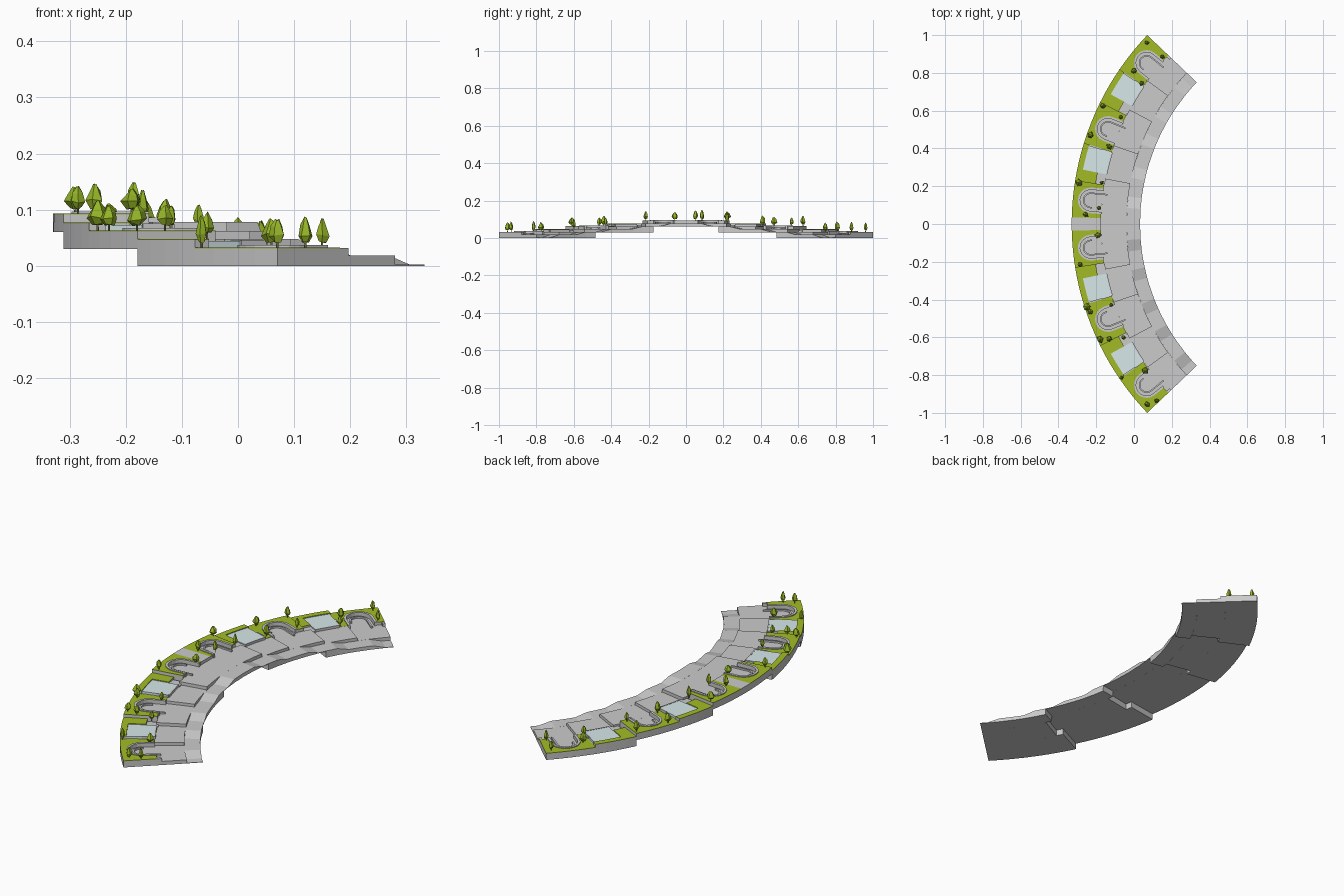
import bpy, bmesh, math, random
from math import radians, sin, cos, pi

if "Cube" in bpy.data.objects:
    bpy.data.objects.remove(bpy.data.objects["Cube"])
random.seed(4)

CX = 1.12                                   # centre of the sweeping arc
R_IN, R_RAMP, R_BED, R_OUT = 1.088, 1.16, 1.295, 1.45
STEPS = [0, 9.2, 17.2, 26.4, 34.4, 43.6]    # module edges in degrees
FLOOR = [0.078, 0.062, 0.048, 0.033, 0.018]
BASE = [0.06, 0.03, 0.03, 0.0, 0.0]
RISE = 0.015


def material(name, rgb):
    m = bpy.data.materials.new(name)
    m.diffuse_color = (*rgb, 1)
    m.use_nodes = True
    m.node_tree.nodes["Principled BSDF"].inputs["Base Color"].default_value = m.diffuse_color
    return m


GREEN = material("grass", (0.36, 0.50, 0.02))
LEAF = material("leaves", (0.30, 0.46, 0.02))
WATER = material("water", (0.68, 0.81, 0.82))
BARK = material("bark", (0.22, 0.20, 0.08))


def P(r, a):
    return (CX - r * cos(radians(a)), r * sin(radians(a)))


def arc(r, a0, a1, n=4):
    return [P(r, a0 + (a1 - a0) * i / n) for i in range(n + 1)]


def finish(name, bm, mat=None, mirror=True):
    bmesh.ops.recalc_face_normals(bm, faces=bm.faces)
    me = bpy.data.meshes.new(name)
    bm.to_mesh(me)
    bm.free()
    ob = bpy.data.objects.new(name, me)
    bpy.context.collection.objects.link(ob)
    if mat:
        me.materials.append(mat)
    if mirror:
        mod = ob.modifiers.new("mirror", 'MIRROR')
        mod.use_axis = (False, True, False)
        mod.use_mirror_merge = False
    return ob


def prism(name, pts, z0, z1, mat=None):
    bm = bmesh.new()
    lo = [bm.verts.new((x, y, z0)) for x, y in pts]
    hi = [bm.verts.new((x, y, z1)) for x, y in pts]
    bm.faces.new(lo)
    bm.faces.new(hi)
    n = len(pts)
    for i in range(n):
        j = (i + 1) % n
        bm.faces.new((lo[i], lo[j], hi[j], hi[i]))
    return finish(name, bm, mat)


def sector(name, r0, r1, a0, a1, z0, z1, mat=None, n=4):
    return prism(name, arc(r0, a0, a1, n) + arc(r1, a1, a0, n), z0, z1, mat)


def bed(name, pts, z):
    # grey retaining wall topped by a layer of grass
    prism(name + "_wall", pts, z - 0.001, z + RISE - 0.002)
    prism(name + "_grass", pts, z + RISE - 0.002, z + RISE, GREEN)


def horseshoe(ac, rc, rad, leg_a, leg_b, n=10):
    # arch outline opening toward the inner side, in the frame of angle ac
    local = [(-rad, -leg_a)] + [(-rad * cos(pi * i / n), rad * sin(pi * i / n))
                                for i in range(n + 1)] + [(rad, -leg_b)]
    c, s = cos(radians(ac)), sin(radians(ac))
    return [(CX - (rc + v) * c + u * s, (rc + v) * s + u * c) for u, v in local]


def horseshoe_wall(name, ac, rc, r0, r1, la, lb, z0, z1):
    prism(name, horseshoe(ac, rc, r0, la, lb) + horseshoe(ac, rc, r1, la, lb)[::-1], z0, z1)


for k in range(5):
    a0, a1, f, b = STEPS[k], STEPS[k + 1], FLOOR[k], BASE[k]
    t = f + RISE
    # terrace slabs
    f0 = a0 + 1.5 if k else 0
    f1 = a1 + 1.5 if k < 4 else a1
    sector("plaza_slab", R_RAMP, R_BED, f0, f1, b, f)
    sector("outer_slab", R_BED, R_OUT, a0, a1, b, f)
    if k % 2 == 0:
        # arched niche with seat walls set into the planting
        start = 1.4 if k == 0 else a0
        ac = (a0 + a1) / 2 + (0.7 if k == 0 else 0)
        niche = horseshoe(ac, 1.355, 0.068, 0.06, 0.06)
        bed("niche_bed", arc(R_OUT, start, a1) + [P(R_BED, a1)] + niche[::-1]
            + [P(R_BED, start)], f)
        horseshoe_wall("niche_wall", ac, 1.355, 0.056, 0.068, 0.065, 0.065, f, t + 0.004)
        horseshoe_wall("niche_bench", ac, 1.355, 0.034, 0.042, 0.01, 0.085, f, f + 0.008)
    else:
        # reflecting pool framed by planting
        p0, p1 = a0 + 2.5, a1 - 0.2
        bed("pool_rim_bed", arc(R_OUT, a0, a1) + arc(1.42, a1, a0), f)
        bed("pool_side_bed", arc(R_BED + 0.045, a0, p0, 2) + arc(1.42, p0, a0, 2), f)
        sector("pool_steps", R_BED - 0.01, R_BED + 0.045, a0 + 0.4, p0, f, f + 0.006)
        sector("pool_water", R_BED, 1.42, p0, p1, f, t - 0.004, WATER)
        sector("pool_edge", R_BED - 0.006, R_BED, p0, p1, f, t - 0.003)
        sector("pool_path", R_BED, 1.35, p1, a1, f, t - 0.002)

# central path and end wall
sector("central_path", R_BED, R_OUT, 0, 1.4, FLOOR[0], FLOOR[0] + RISE, n=2)
sector("end_wall", 1.275, R_BED, 43.0, 43.6, 0, 0.032, n=1)

# inner walkway that ramps down from level to level
stations = [(0, FLOOR[0], BASE[0])]
for k in range(5):
    a1, f = STEPS[k + 1], FLOOR[k]
    nxt = FLOOR[k + 1] if k < 4 else 0.002
    stations += [(a1 - 5, f, BASE[k]), (a1 - 2, nxt, BASE[k]), (a1, nxt, BASE[k])]
    if k < 4:
        stations.append((a1 + 0.02, nxt, BASE[k + 1]))
bm = bmesh.new()
rows = []
for a, zt, zb in stations:
    i, o = P(R_IN, a), P(R_RAMP, a)
    rows.append([bm.verts.new(c) for c in ((*i, zb), (*o, zb), (*o, zt), (*i, zt))])
for p, q in zip(rows, rows[1:]):
    for i in range(4):
        j = (i + 1) % 4
        bm.faces.new((p[i], p[j], q[j], q[i]))
bm.faces.new(rows[0])
bm.faces.new(rows[-1])
finish("ramped_walkway", bm)


def tree(x, y):
    a = math.degrees(math.atan2(abs(y), CX - x))
    k = max(i for i in range(5) if a >= STEPS[i])
    z = FLOOR[k] + RISE
    h, w = random.uniform(0.032, 0.048), random.uniform(0.011, 0.019)
    bm = bmesh.new()
    bmesh.ops.create_cone(bm, cap_ends=True, segments=5, radius1=0.0022, radius2=0.0015, depth=0.024)
    bmesh.ops.translate(bm, verts=bm.verts, vec=(x, y, z + 0.009))
    finish("tree_trunk", bm, BARK, False)
    # faceted crown from a few uneven rings
    bm = bmesh.new()
    spin = random.uniform(0, pi)
    rings = []
    for v, r in ((0, 0.55), (0.3, 1.0), (0.7, 0.7), (1.0, 0.22)):
        ring = []
        for i in range(5):
            g = spin + 2 * pi * i / 5
            rr = w * r * random.uniform(0.8, 1.15)
            ring.append(bm.verts.new((x + rr * cos(g), y + rr * sin(g),
                                      z + 0.01 + h * v + random.uniform(-0.003, 0.003))))
        rings.append(ring)
    for p, q in zip(rings, rings[1:]):
        for i in range(5):
            j = (i + 1) % 5
            bm.faces.new((p[i], p[j], q[j], q[i]))
    bm.faces.new(rings[0])
    bm.faces.new(rings[-1])
    finish("tree_crown", bm, LEAF, False)


for x, y in [(0.07, 0.96), (0.15, 0.885), (0.0, 0.81), (0.04, 0.745), (-0.165, 0.625),
             (-0.07, 0.565), (-0.23, 0.47), (-0.13, 0.41), (-0.29, 0.22), (-0.17, 0.22),
             (-0.255, 0.05), (-0.185, 0.085), (-0.19, -0.06), (-0.285, -0.215),
             (-0.12, -0.43), (-0.25, -0.44), (-0.23, -0.465), (-0.18, -0.61),
             (-0.13, -0.61), (-0.055, -0.6), (-0.065, -0.815), (0.06, -0.775),
             (0.07, -0.955), (0.12, -0.935)]:
    tree(x, y)
